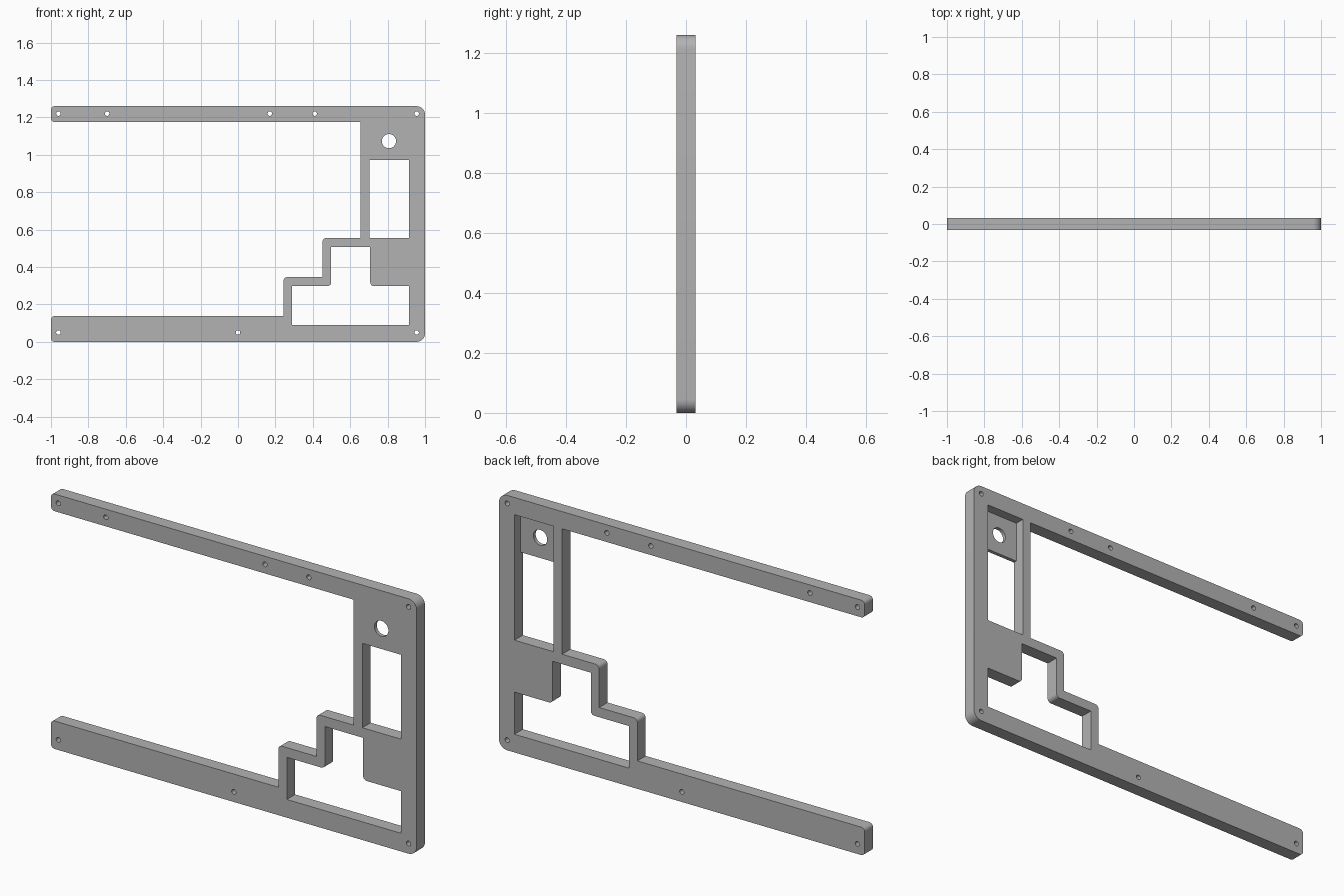
import bpy
import bmesh
from math import cos, sin, tau
from mathutils import Vector

if "Cube" in bpy.data.objects:
    bpy.data.objects.remove(bpy.data.objects["Cube"], do_unlink=True)

HALF = 0.0325       # half the plate thickness
WEB = 0.018         # thickness left behind the rear pocket

grey = bpy.data.materials.new("plain grey")
grey.use_nodes = True
grey.diffuse_color = (0.45, 0.45, 0.45, 1)
grey.node_tree.nodes["Principled BSDF"].inputs["Base Color"].default_value = (0.45, 0.45, 0.45, 1)


def rounded(corners, steps=8):
    """Outline from (x, z, radius) corners, each corner turned into an arc."""
    points = []
    for i, (x, z, r) in enumerate(corners):
        corner = Vector((x, z))
        if not r:
            points.append(corner)
            continue
        nxt = corners[(i + 1) % len(corners)]
        a = (Vector(corners[i - 1][:2]) - corner).normalized() * r
        b = (Vector(nxt[:2]) - corner).normalized() * r
        for s in range(steps + 1):
            t = s / steps * tau / 4
            points.append(corner + a * (1 - sin(t)) + b * (1 - cos(t)))
    return points


def circle(x, z, r, sides):
    return [Vector((x + r * cos(tau * i / sides), z + r * sin(tau * i / sides))) for i in range(sides)]


def rectangle(x0, z0, x1, z1):
    return [Vector(p) for p in ((x0, z0), (x1, z0), (x1, z1), (x0, z1))]


def plate(name, outlines, y0, y1):
    """Filled outlines, inner ones as holes, extruded from y0 to y1."""
    curve = bpy.data.curves.new(name, "CURVE")
    curve.dimensions = "2D"
    curve.fill_mode = "BOTH"
    curve.extrude = (y1 - y0) / 2
    for outline in outlines:
        spline = curve.splines.new("POLY")
        spline.points.add(len(outline) - 1)
        spline.use_cyclic_u = True
        for point, p in zip(spline.points, outline):
            point.co = (p.x, p.y, 0, 1)
    temp = bpy.data.objects.new(name + " outline", curve)
    bpy.context.collection.objects.link(temp)
    graph = bpy.context.evaluated_depsgraph_get()
    mesh = bpy.data.meshes.new_from_object(temp.evaluated_get(graph))
    bpy.data.objects.remove(temp, do_unlink=True)
    bm = bmesh.new()
    bm.from_mesh(mesh)
    bmesh.ops.remove_doubles(bm, verts=bm.verts, dist=1e-5)
    for v in bm.verts:      # stand the outline upright
        v.co = (v.co.x, (y0 + y1) / 2 - v.co.z, v.co.y)
    bmesh.ops.recalc_face_normals(bm, faces=bm.faces)
    bm.to_mesh(mesh)
    bm.free()
    mesh.name = name
    mesh.materials.clear()
    mesh.materials.append(grey)
    obj = bpy.data.objects.new(name, mesh)
    bpy.context.collection.objects.link(obj)
    return obj


# Outer outline: two long arms, right column and stepped brace
outer = rounded([
    (-1, 0, .02), (1, 0, .045), (1, 1.26, .045), (-1, 1.26, .02), (-1, 1.175, .02),
    (.655, 1.175, 0), (.655, .555, 0), (.452, .555, .02), (.452, .346, 0),
    (.243, .346, .02), (.243, .138, 0), (-1, .138, .02)])

# Stepped lower opening
lower = rounded([
    (.29, .09, 0), (.915, .09, 0), (.915, .298, 0), (.707, .298, .02),
    (.707, .506, 0), (.498, .506, 0), (.498, .298, .02), (.29, .298, 0)])

upper = rectangle(.703, .555, .915, .972)
port = circle(.807, 1.073, .038, 40)
screws = [circle(x, 1.22, .012, 20) for x in (-.96, -.7, .17, .41, .955)]
screws += [circle(x, .05, .012, 20) for x in (-.96, 0, .955)]

frame = plate("side_frame", [outer, lower, upper, port] + screws, -HALF, HALF)

# Rear pocket that thins the panel around the round port
cutter = plate("pocket_cutter", [rectangle(.703, .9, .915, 1.175)], -HALF + WEB, HALF + .05)
cutter.hide_render = True
cutter.hide_viewport = True
pocket = frame.modifiers.new("rear pocket", "BOOLEAN")
pocket.operation = "DIFFERENCE"
pocket.solver = "EXACT"
pocket.object = cutter

# Bake the pocket, then smooth the rounded corners only
graph = bpy.context.evaluated_depsgraph_get()
baked = bpy.data.meshes.new_from_object(frame.evaluated_get(graph))
frame.modifiers.clear()
frame.data = baked
bpy.data.objects.remove(cutter, do_unlink=True)
bpy.ops.object.select_all(action="DESELECT")
frame.select_set(True)
bpy.context.view_layer.objects.active = frame
bpy.ops.object.shade_smooth_by_angle(angle=.6)
